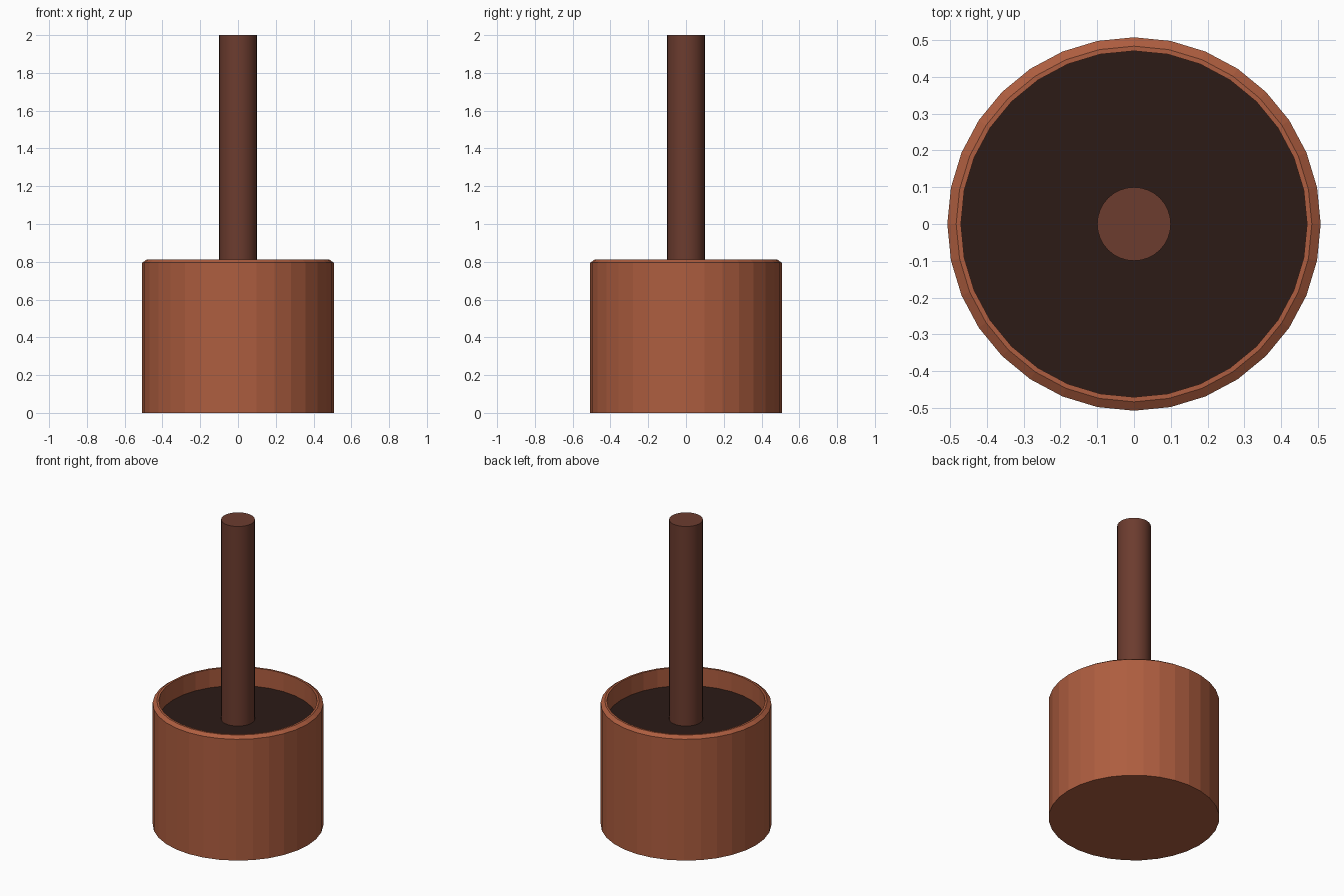
import bpy, bmesh
from math import cos, sin, tau

if "Cube" in bpy.data.objects:
    bpy.data.objects.remove(bpy.data.objects["Cube"])

SIDES = 32


def material(name, rgb):
    m = bpy.data.materials.new(name)
    m.diffuse_color = (*rgb, 1)
    m.use_nodes = True
    m.node_tree.nodes["Principled BSDF"].inputs["Base Color"].default_value = m.diffuse_color
    return m


def lathe(name, profile, mat):
    """Stack rings of (radius, z) and cap both ends."""
    bm = bmesh.new()
    rings = [[bm.verts.new((r * cos(tau * i / SIDES), r * sin(tau * i / SIDES), z))
              for i in range(SIDES)] for r, z in profile]
    for a, b in zip(rings, rings[1:]):
        for i in range(SIDES):
            j = (i + 1) % SIDES
            bm.faces.new((a[i], a[j], b[j], b[i]))
    bm.faces.new(rings[0][::-1])
    bm.faces.new(rings[-1])
    mesh = bpy.data.meshes.new(name)
    bm.to_mesh(mesh)
    bm.free()
    mesh.materials.append(mat)
    obj = bpy.data.objects.new(name, mesh)
    bpy.context.collection.objects.link(obj)
    return obj


clay = material("clay", (0.42, 0.11, 0.05))
earth = material("earth", (0.025, 0.011, 0.008))
bark = material("bark", (0.15, 0.045, 0.028))

# Pot wall with chamfered rim, open down to the soil
pot = lathe("pot", [(0.507, 0), (0.507, 0.795), (0.483, 0.812),
                    (0.47, 0.812), (0.47, 0.68)], clay)
# Soil surface
lathe("soil", [(0.47, 0.682), (0.47, 0.692)], earth)
# Trunk standing in the soil
trunk = lathe("trunk", [(0.1, 0.685), (0.1, 2.0)], bark)

# Smooth trunk sides
for p in trunk.data.polygons:
    p.use_smooth = len(p.vertices) == 4
